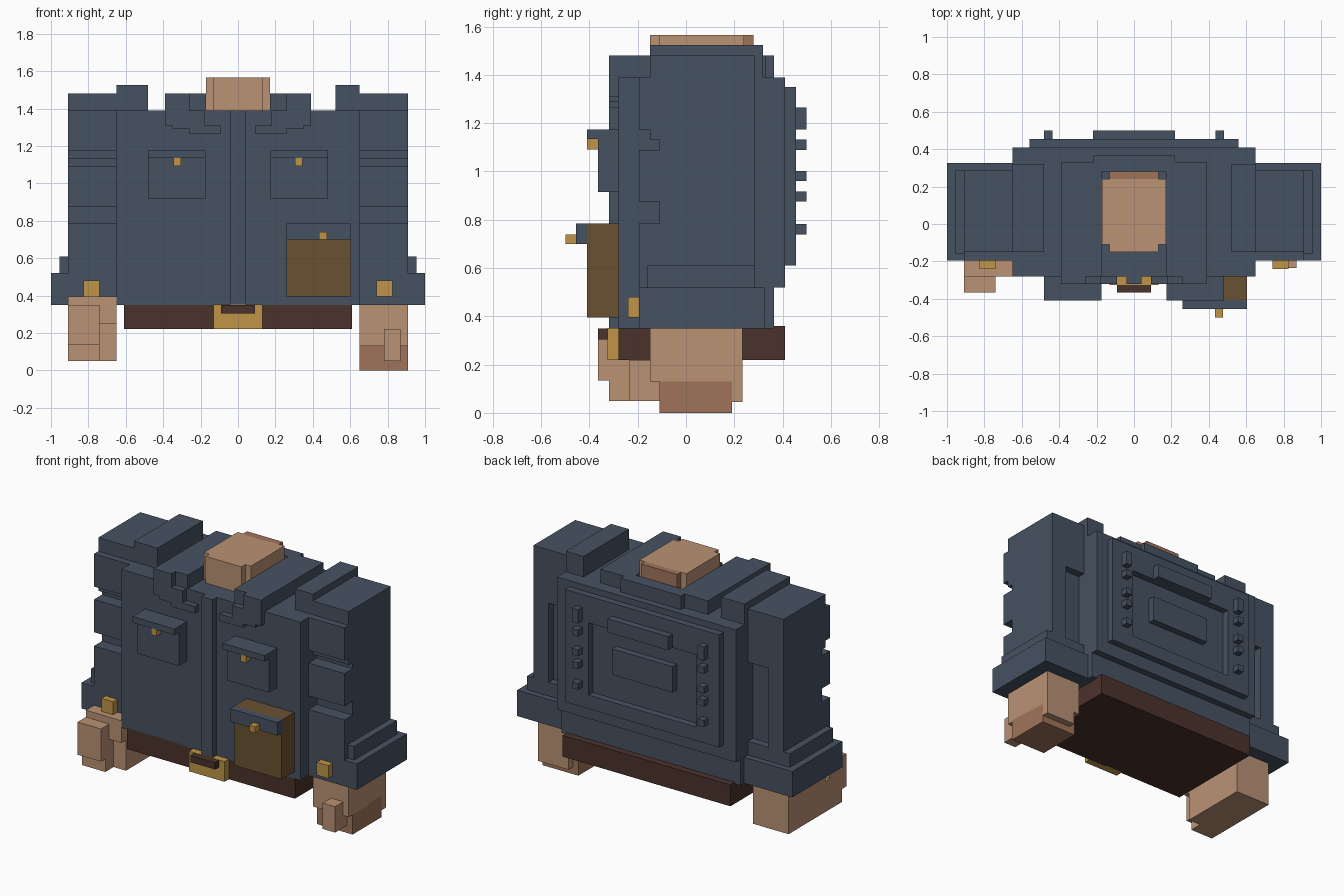
import bpy
import bmesh

default_cube = bpy.data.objects.get("Cube")
if default_cube:
    bpy.data.objects.remove(default_cube, do_unlink=True)


def make_material(name, red, green, blue):
    """Flat material from display colour components."""
    linear = [((c / 255 + 0.055) / 1.055) ** 2.4 for c in (red, green, blue)]
    material = bpy.data.materials.new(name)
    material.use_nodes = True
    color = (*linear, 1)
    material.diffuse_color = color
    material.node_tree.nodes["Principled BSDF"].inputs["Base Color"].default_value = color
    return material


navy = make_material("navy_cloth", 70, 82, 98)
skin = make_material("light_skin", 186, 147, 117)
shaded_skin = make_material("dark_skin", 160, 116, 91)
brass = make_material("brass", 192, 149, 72)
pouch_brown = make_material("pouch_leather", 106, 81, 50)
belt_brown = make_material("belt_leather", 75, 50, 44)


def box(name, material, x, y, z):
    """Axis-aligned block given as (low, high) spans."""
    mesh = bpy.data.meshes.new(name)
    bm = bmesh.new()
    bmesh.ops.create_cube(bm, size=1)
    for vertex in bm.verts:
        for axis, (low, high) in enumerate((x, y, z)):
            vertex.co[axis] = high if vertex.co[axis] > 0 else low
    bm.to_mesh(mesh)
    bm.free()
    mesh.materials.append(material)
    part = bpy.data.objects.new(name, mesh)
    bpy.context.collection.objects.link(part)
    return part


def pair(name, material, x, y, z):
    """The same block on both sides of the body."""
    box("left_" + name, material, x, y, z)
    box("right_" + name, material, (-x[1], -x[0]), y, z)


# Jacket body, with stepped back
half_body = 0.65
box("jacket_body", navy, (-half_body, half_body), (-.28, .365), (.35, 1.39))
box("jacket_back", navy, (-half_body, half_body), (.36, .41), (.52, 1.39))
box("front_placket", navy, (-.04, .04), (-.32, -.27), (.35, 1.39))

# Raised frame, studs and panel on the back
back_layer = (.40, .455)
stud_layer = (.45, .5)
pair("back_frame_side", navy, (.39, .56), back_layer, (.61, 1.35))
box("back_frame_top", navy, (-.4, .4), back_layer, (1.175, 1.35))
box("back_frame_bottom", navy, (-.4, .4), back_layer, (.61, .7))
box("back_panel", navy, (-.22, .22), back_layer, (.88, 1.05))
box("back_top_bar", navy, (-.22, .22), stud_layer, (1.175, 1.265))
pair("tall_back_stud", navy, (.435, .48), stud_layer, (1.175, 1.265))
for low in (.74, .875, .96, 1.09):
    pair("back_stud", navy, (.435, .48), stud_layer, (low, low + .042))

# Collar, lapels and shoulder pads
pair("collar_side", navy, (.17, .39), (-.28, .33), (1.38, 1.48))
box("collar_back", navy, (-.22, .22), (.28, .365), (1.38, 1.48))
pair("lapel_upper", navy, (.26, .39), (-.32, -.27), (1.31, 1.48))
pair("lapel_lower", navy, (.09, .26), (-.32, -.27), (1.265, 1.31))
pair("lapel_middle", navy, (.18, .35), (-.32, -.27), (1.29, 1.39))
box("right_shoulder_pad", navy, (-.65, -.48), (-.15, .32), (1.38, 1.525))
box("left_shoulder_pad", navy, (.52, .65), (-.15, .32), (1.38, 1.525))

# Neck
box("neck", skin, (-.17, .17), (-.11, .24), (1.38, 1.565))
box("neck_front", skin, (-.13, .13), (-.15, -.1), (1.38, 1.565))
box("neck_back", shaded_skin, (-.13, .13), (.23, .28), (1.38, 1.565))

# Sleeves: core, front folds and thicker back
sleeve_width = (.65, .91)
pair("sleeve_core", navy, sleeve_width, (-.11, .235), (.5, 1.48))
pair("sleeve_upper_back", navy, sleeve_width, (.23, .285), (1.13, 1.48))
pair("sleeve_outer_back", navy, (.8, .91), (.23, .285), (.6, 1.14))
pair("sleeve_top", navy, sleeve_width, (-.15, -.1), (1.13, 1.48))
for low, high in ((.52, .785), (.875, 1.09), (1.175, 1.39)):
    pair("sleeve_fold", navy, sleeve_width, (-.195, -.1), (low, high))

# Cuffs with brass buttons
pair("cuff", navy, (.64, 1), (-.195, .325), (.35, .52))
pair("cuff_step", navy, (.64, .955), (-.16, .285), (.51, .61))
pair("cuff_button", brass, (.74, .825), (-.24, -.19), (.395, .48))

# Chest pockets
pair("chest_pocket", navy, (.175, .48), (-.365, -.27), (.915, 1.15))
pair("chest_flap", navy, (.175, .48), (-.41, -.27), (1.135, 1.175))
pair("chest_button", brass, (.305, .345), (-.41, -.36), (1.092, 1.135))

# Hip pouch
box("hip_pouch", pouch_brown, (.26, .605), (-.41, -.27), (.395, .785))
box("pouch_flap", navy, (.26, .605), (-.455, -.4), (.7, .785))
box("pouch_button", brass, (.432, .475), (-.5, -.45), (.7, .74))

# Belt and buckle
box("belt", belt_brown, (-.61, .61), (-.28, .41), (.22, .36))
box("belt_buckle", brass, (-.13, .13), (-.325, -.27), (.22, .352))
box("buckle_prong", belt_brown, (-.09, .09), (-.365, -.32), (.305, .35))

# Left hand, pointing down
box("left_palm", skin, sleeve_width, (-.15, .235), (.13, .36))
box("left_palm_base", skin, (.69, .91), (.19, .235), (.045, .14))
box("left_fingers", shaded_skin, sleeve_width, (-.11, .19), (0, .14))
box("left_thumb", skin, (.78, .87), (-.235, -.1), (.05, .22))

# Right hand, curled forward
box("right_palm", skin, (-.91, -.65), (-.15, .235), (.05, .36))
box("right_finger_bridge", skin, (-.91, -.74), (-.32, -.14), (.05, .25))
box("right_finger_tips", skin, (-.91, -.74), (-.365, -.28), (.135, .35))
box("right_knuckles", skin, (-.91, -.65), (-.28, -.19), (.25, .395))
box("right_thumb", skin, (-.75, -.65), (-.235, -.14), (.05, .3))
